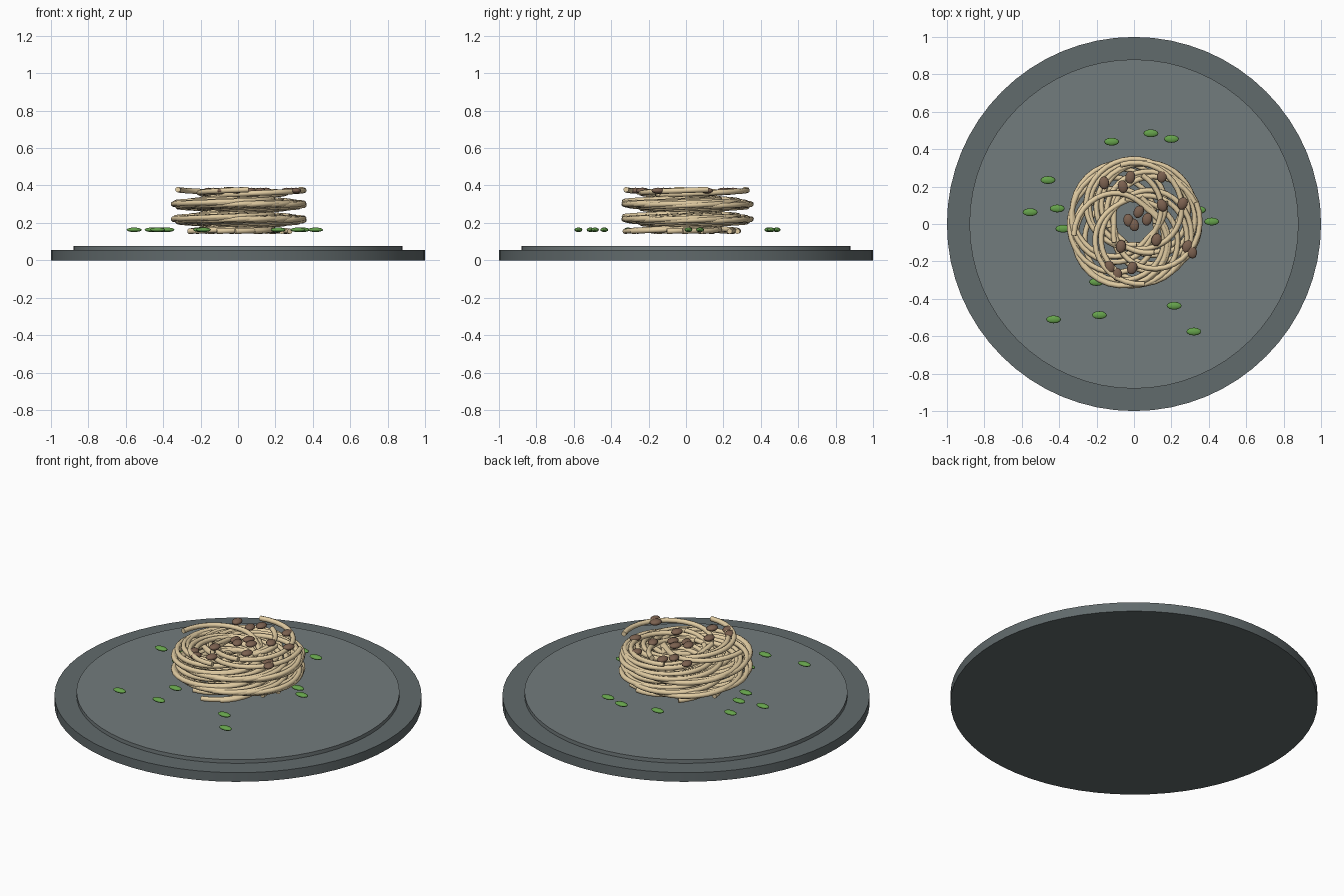
import bpy, math, random

if "Cube" in bpy.data.objects:
    bpy.data.objects.remove(bpy.data.objects["Cube"])
random.seed(4)


def material(name, rgb):
    m = bpy.data.materials.new(name)
    m.diffuse_color = (*rgb, 1)
    m.use_nodes = True
    m.node_tree.nodes["Principled BSDF"].inputs["Base Color"].default_value = m.diffuse_color
    return m


RIM = material("slate_rim", (0.12, 0.145, 0.15))
WELL = material("slate_well", (0.17, 0.2, 0.205))
PASTA = material("pasta", (0.75, 0.6, 0.36))
MEAT = material("meat", (0.2, 0.12, 0.08))
HERB = material("herb", (0.13, 0.36, 0.07))


def disc(name, radius, z0, z1, mat):
    bpy.ops.mesh.primitive_cylinder_add(vertices=64, radius=radius, depth=z1 - z0,
                                        location=(0, 0, (z0 + z1) / 2))
    o = bpy.context.object
    o.name = name
    o.data.materials.append(mat)
    bpy.ops.object.shade_smooth_by_angle(angle=math.radians(30))


def blob(name, loc, size, mat, turn=0):
    bpy.ops.mesh.primitive_uv_sphere_add(segments=12, ring_count=8, radius=1,
                                         location=loc, rotation=(0, 0, turn))
    o = bpy.context.object
    o.name = name
    o.scale = size
    o.data.materials.append(mat)
    bpy.ops.object.shade_smooth()


# Plate
disc("plate_base", 1.0, 0, 0.055, RIM)
disc("plate_well", 0.88, 0.05, 0.077, WELL)

# Noodle nest: each strand is an off-centre loop climbing three turns
STRANDS, STEPS = 16, 110
for i in range(STRANDS):
    start = math.tau * i / STRANDS + random.uniform(-0.12, 0.12)
    amp = random.uniform(0.095, 0.13)
    shift = random.uniform(-0.007, 0.007)
    z_end = 0.378 if i % 4 == 0 else random.uniform(0.335, 0.37)
    cu = bpy.data.curves.new("noodle", "CURVE")
    cu.dimensions = "3D"
    cu.bevel_depth = 0.0145
    cu.bevel_resolution = 2
    cu.use_fill_caps = True
    sp = cu.splines.new("POLY")
    sp.points.add(STEPS - 1)
    for k, p in enumerate(sp.points):
        z = 0.155 + (z_end - 0.155) * k / (STEPS - 1)
        a = start + math.tau * (z - 0.155) / 0.08
        r = 0.23 + amp * math.cos(math.tau * (z + shift - 0.22) / 0.08)
        p.co = (r * math.cos(a), r * math.sin(a), z, 1)
    sp.use_smooth = True
    cu.materials.append(PASTA)
    bpy.context.collection.objects.link(bpy.data.objects.new(f"noodle_{i}", cu))

# Meat crumbs on top of the nest
for x, y in [(-.02, .25), (-.06, .2), (.15, .255), (-.16, .22), (.15, .1), (.26, .11),
             (.025, .065), (.07, .025), (0, -.005), (-.03, .02), (.12, -.085), (-.07, -.12),
             (-.01, -.235), (-.09, -.27), (.285, -.12), (.31, -.15), (-.13, -.23)]:
    blob("meat_crumb", (x, y, 0.372), (0.027, 0.035, 0.016), MEAT, random.uniform(-.5, .5))

# Herb leaves around the nest
for x, y in [(-.12, .44), (.09, .485), (.2, .455), (-.46, .235), (-.555, .063), (-.41, .083),
             (-.38, -.025), (.415, .013), (-.43, -.51), (-.185, -.487), (.215, -.437),
             (.32, -.575), (-.2, -.31), (.345, .075)]:
    blob("herb_leaf", (x, y, 0.163), (0.04, 0.021, 0.012), HERB)
